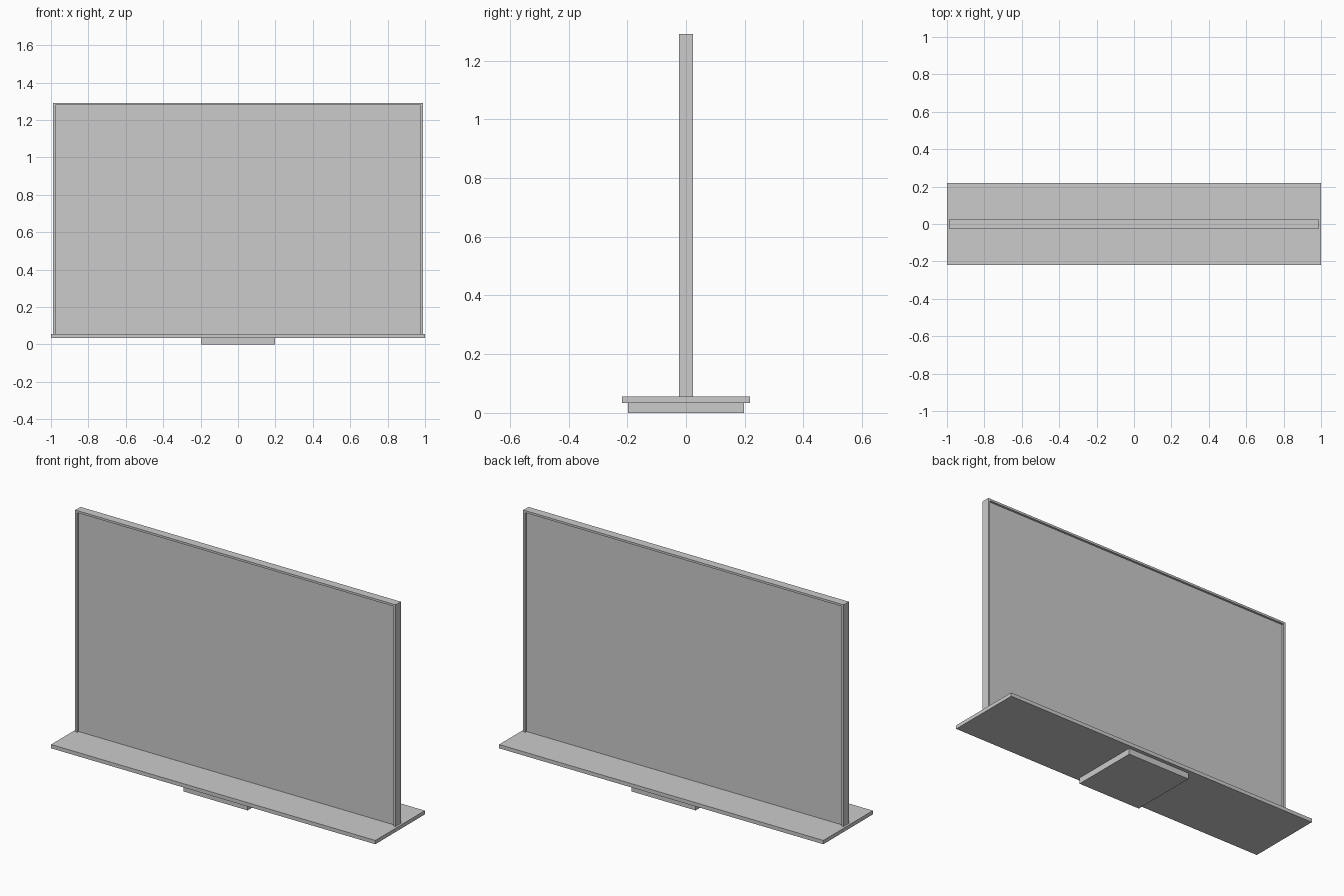
import bpy, bmesh

if "Cube" in bpy.data.objects:
    bpy.data.objects.remove(bpy.data.objects["Cube"])


def box(name, *ranges):
    """One object made of boxes, each given as ((x0, x1), (y0, y1), (z0, z1))."""
    bm = bmesh.new()
    for r in ranges:
        cube = bmesh.ops.create_cube(bm, size=1)
        for v in cube["verts"]:
            v.co = [(a + b) / 2 + c * (b - a) for c, (a, b) in zip(v.co, r)]
    mesh = bpy.data.meshes.new(name)
    bm.to_mesh(mesh)
    bm.free()
    obj = bpy.data.objects.new(name, mesh)
    bpy.context.collection.objects.link(obj)
    return obj


FOOT_TOP, PLATE_TOP, TOP = 0.034, 0.055, 1.291
HALF_W, RAIL, HALF_D, RECESS = 0.988, 0.012, 0.023, 0.012

# Square foot under the wide base plate
box("foot", ((-0.197, 0.197), (-0.197, 0.197), (0, FOOT_TOP)))
box("base_plate", ((-1, 1), (-0.218, 0.218), (FOOT_TOP, PLATE_TOP)))

# Upright panel, recessed in its frame on both faces
inner = HALF_W - RAIL
depth = HALF_D - RECESS
box("panel", ((-inner, inner), (-depth, depth), (PLATE_TOP, TOP - RAIL)))

# Frame: two side posts and a top rail (open at the bottom), as one profile
outline = [(-HALF_W, PLATE_TOP), (-inner, PLATE_TOP), (-inner, TOP - RAIL),
           (inner, TOP - RAIL), (inner, PLATE_TOP), (HALF_W, PLATE_TOP),
           (HALF_W, TOP), (-HALF_W, TOP)]
bm = bmesh.new()
face = bm.faces.new([bm.verts.new((x, -HALF_D, z)) for x, z in outline])
ext = bmesh.ops.extrude_face_region(bm, geom=[face], use_keep_orig=True)
for v in ext["geom"]:
    if isinstance(v, bmesh.types.BMVert):
        v.co.y = HALF_D
bmesh.ops.recalc_face_normals(bm, faces=bm.faces)
mesh = bpy.data.meshes.new("frame")
bm.to_mesh(mesh)
bm.free()
bpy.context.collection.objects.link(bpy.data.objects.new("frame", mesh))
